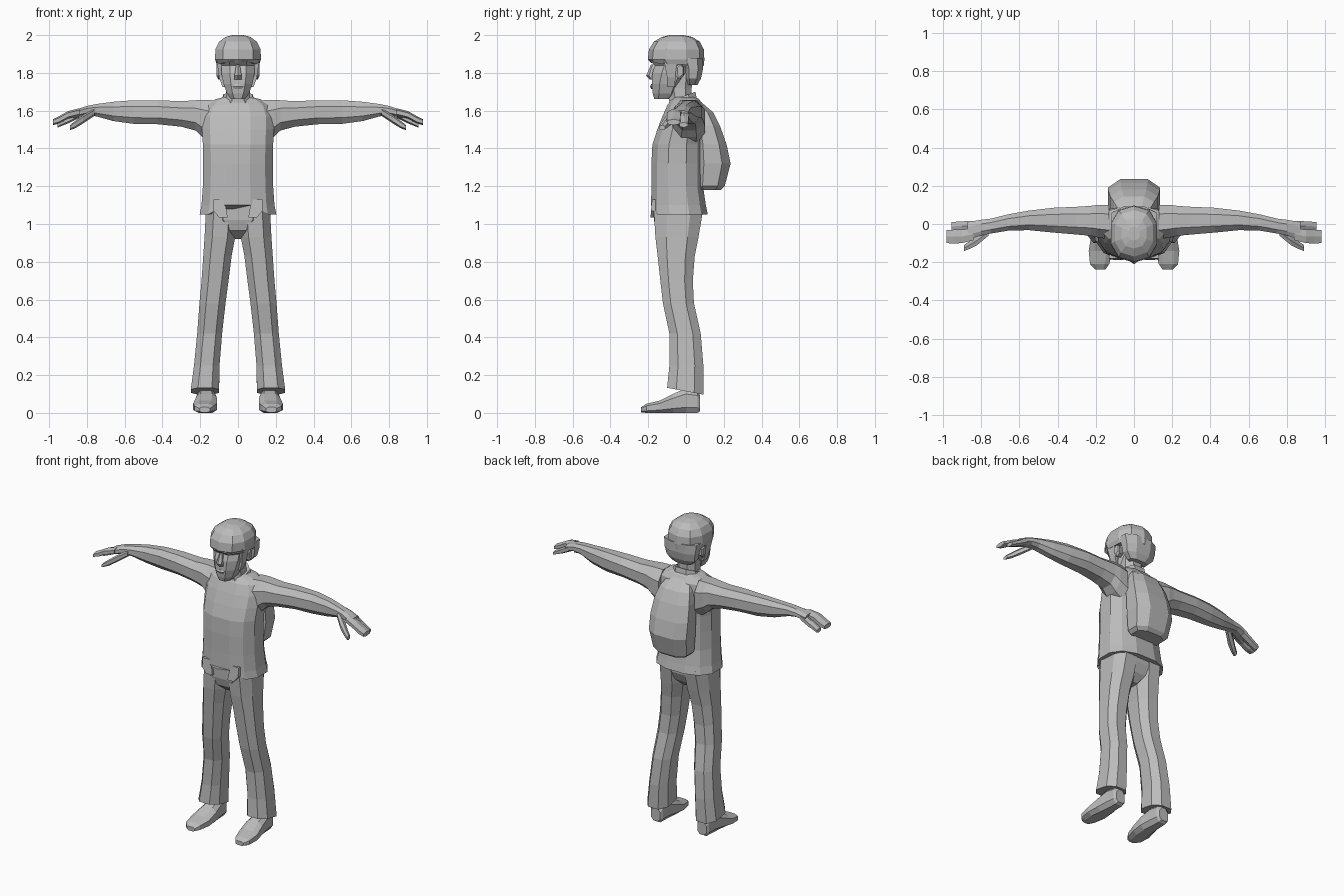
import bpy, bmesh, math

grey = bpy.data.materials.new("plain_grey")
grey.diffuse_color = (0.5, 0.5, 0.5, 1)


def loft(name, axis, sections, n=8, e=0.85, mirror=False, edit=None):
    """Skin rings along an axis; section = (t, a0, a1, b0, b1[, tilt along b])."""
    bm = bmesh.new()
    scale = math.cos(math.pi / n) ** e
    rings = []
    for t, a0, a1, b0, b1, *tilt in sections:
        ring = []
        for i in range(n):
            ang = (i + 0.5) * 2 * math.pi / n
            c, s = math.cos(ang), math.sin(ang)
            c = math.copysign(abs(c) ** e, c) / scale
            s = math.copysign(abs(s) ** e, s) / scale
            a = (a0 + a1) / 2 + c * (a1 - a0) / 2
            b = (b0 + b1) / 2 + s * (b1 - b0) / 2
            tt = t + (tilt[0] * s if tilt else 0)
            co = {"z": (a, b, tt), "x": (tt, a, b), "y": (a, tt, b)}[axis]
            ring.append(bm.verts.new(co))
        rings.append(ring)
    for r, q in zip(rings, rings[1:]):
        for i in range(n):
            j = (i + 1) % n
            bm.faces.new((r[i], r[j], q[j], q[i]))
    bm.faces.new(rings[0])
    bm.faces.new(rings[-1])
    if edit:
        edit(rings)
    bmesh.ops.recalc_face_normals(bm, faces=bm.faces)
    me = bpy.data.meshes.new(name)
    bm.to_mesh(me)
    bm.free()
    me.materials.append(grey)
    ob = bpy.data.objects.new(name, me)
    bpy.context.collection.objects.link(ob)
    if mirror:
        ob.modifiers.new("mirror", "MIRROR")
    return ob


def sym(rows):
    """Rows (z, half width, y0, y1[, tilt]) centred on x = 0."""
    return [(r[0], -r[1], r[1], *r[2:]) for r in rows]


# Jacket, with the front hem open in the middle
def open_hem(rings):
    for v in rings[0]:
        if abs(v.co.x) < 0.08 and v.co.y < 0:
            v.co.z += 0.05


loft("jacket", "z", sym([
    (1.05, 0.203, -0.185, 0.115), (1.1, 0.193, -0.185, 0.105),
    (1.2, 0.186, -0.183, 0.09), (1.32, 0.184, -0.183, 0.09),
    (1.42, 0.186, -0.178, 0.09), (1.5, 0.19, -0.152, 0.095),
    (1.57, 0.19, -0.125, 0.095), (1.63, 0.17, -0.098, 0.09),
    (1.66, 0.12, -0.075, 0.07), (1.672, 0.075, -0.07, 0.05)]),
    n=12, e=0.8, edit=open_hem)
# Flared corners beside the hem opening
loft("jacket_corner", "z", [
    (1.035, 0.055, 0.1, -0.188, -0.165), (1.07, 0.06, 0.13, -0.185, -0.15),
    (1.13, 0.075, 0.13, -0.18, -0.15)], n=4, mirror=True)
# Collar dipping to a point at the front
loft("collar", "z", sym([
    (1.63, 0.09, -0.1, 0.06, 0.02), (1.675, 0.078, -0.088, 0.05, 0.025),
    (1.67, 0.05, -0.07, 0.03, 0.02)]))
# Backpack
loft("backpack", "z", sym([
    (1.18, 0.1, 0.06, 0.185), (1.2, 0.12, 0.05, 0.205),
    (1.32, 0.135, 0.05, 0.236), (1.42, 0.135, 0.05, 0.215),
    (1.52, 0.125, 0.04, 0.18), (1.59, 0.105, 0.02, 0.145),
    (1.65, 0.07, 0.0, 0.075)]), e=0.75)
# Sleeves and bare forearms
loft("arm", "x", [
    (0.13, -0.08, 0.1, 1.42, 1.655), (0.19, -0.07, 0.1, 1.46, 1.657),
    (0.225, -0.062, 0.095, 1.495, 1.655), (0.3, -0.055, 0.09, 1.515, 1.65),
    (0.42, -0.045, 0.085, 1.528, 1.655), (0.55, -0.032, 0.07, 1.53, 1.655),
    (0.66, -0.035, 0.05, 1.545, 1.647), (0.75, -0.05, 0.028, 1.57, 1.635),
    (0.8, -0.06, 0.022, 1.575, 1.625), (0.87, -0.082, 0.01, 1.562, 1.602)],
    mirror=True)
# Fingers and thumb
loft("front_fingers", "x", [
    (0.84, -0.085, -0.02, 1.575, 1.61), (0.9, -0.1, -0.03, 1.56, 1.595),
    (0.945, -0.102, -0.03, 1.535, 1.57), (0.98, -0.1, -0.032, 1.525, 1.553)],
    n=6, mirror=True)
loft("back_fingers", "x", [
    (0.84, -0.035, 0.016, 1.565, 1.605), (0.9, -0.035, 0.014, 1.535, 1.57),
    (0.955, -0.035, 0.01, 1.512, 1.537)], n=6, mirror=True)
loft("thumb", "x", [
    (0.76, -0.06, -0.02, 1.575, 1.61), (0.82, -0.11, -0.06, 1.535, 1.575),
    (0.86, -0.13, -0.09, 1.51, 1.545), (0.89, -0.142, -0.11, 1.498, 1.522)],
    n=6, mirror=True)
# Trousers
loft("pelvis", "z", sym([
    (0.92, 0.03, -0.1, 0.01), (0.965, 0.09, -0.155, 0.055),
    (1.02, 0.165, -0.17, 0.08), (1.1, 0.168, -0.172, 0.085)]))
loft("trouser_leg", "z", [
    (0.115, 0.1, 0.25, -0.1, 0.092, -0.018),
    (0.25, 0.098, 0.233, -0.088, 0.092),
    (0.42, 0.084, 0.216, -0.088, 0.078), (0.58, 0.066, 0.204, -0.122, 0.042),
    (0.7, 0.05, 0.193, -0.136, 0.036), (0.83, 0.034, 0.184, -0.15, 0.046),
    (0.93, 0.015, 0.177, -0.162, 0.066), (1.07, 0.005, 0.17, -0.17, 0.09)],
    e=0.8, mirror=True)
# Shoes
loft("shoe", "y", [
    (-0.237, 0.148, 0.205, 0.003, 0.03), (-0.21, 0.13, 0.23, 0.0, 0.048),
    (-0.14, 0.112, 0.237, 0.0, 0.065), (-0.07, 0.11, 0.225, 0.0, 0.1),
    (0.0, 0.12, 0.215, 0.0, 0.13), (0.06, 0.125, 0.21, 0.0, 0.12),
    (0.075, 0.135, 0.2, 0.01, 0.09)], e=0.7, mirror=True)
# Neck and face
loft("neck", "z", sym([
    (1.62, 0.08, -0.09, 0.05), (1.67, 0.064, -0.09, 0.03),
    (1.72, 0.062, -0.1, 0.03), (1.8, 0.065, -0.1, 0.04)]))
loft("face", "z", sym([
    (1.662, 0.038, -0.168, -0.08), (1.69, 0.058, -0.176, -0.045),
    (1.74, 0.076, -0.181, -0.02), (1.8, 0.088, -0.178, 0.02),
    (1.838, 0.088, -0.164, 0.03), (1.86, 0.092, -0.188, 0.03),
    (1.92, 0.09, -0.175, 0.03)]), e=0.8)
loft("nose", "z", sym([
    (1.765, 0.02, -0.19, -0.15), (1.785, 0.019, -0.207, -0.15),
    (1.845, 0.009, -0.183, -0.15)]), n=6)
loft("lips", "z", sym([
    (1.715, 0.02, -0.182, -0.16), (1.727, 0.03, -0.188, -0.16),
    (1.74, 0.022, -0.183, -0.16)]), n=6)
loft("ear", "x", [
    (0.075, -0.05, -0.015, 1.775, 1.83), (0.104, -0.055, -0.01, 1.77, 1.845),
    (0.113, -0.045, -0.015, 1.785, 1.838)], n=6, mirror=True)
# Hair: nape, sideburns and crown
loft("hair_back", "z", sym([
    (1.735, 0.065, 0.005, 0.06), (1.77, 0.1, -0.005, 0.079),
    (1.82, 0.11, -0.01, 0.09), (1.88, 0.117, -0.03, 0.091)]))
loft("sideburn", "z", [
    (1.725, 0.06, 0.082, -0.1, -0.06), (1.775, 0.07, 0.1, -0.1, -0.055),
    (1.88, 0.07, 0.115, -0.12, -0.045)], n=4, mirror=True)
loft("hair_crown", "z", sym([
    (1.845, 0.112, -0.18, 0.088, -0.008), (1.87, 0.121, -0.196, 0.091),
    (1.925, 0.12, -0.19, 0.088), (1.965, 0.1, -0.165, 0.068),
    (1.99, 0.066, -0.125, 0.03), (2.0, 0.03, -0.085, -0.015)]), n=10)
